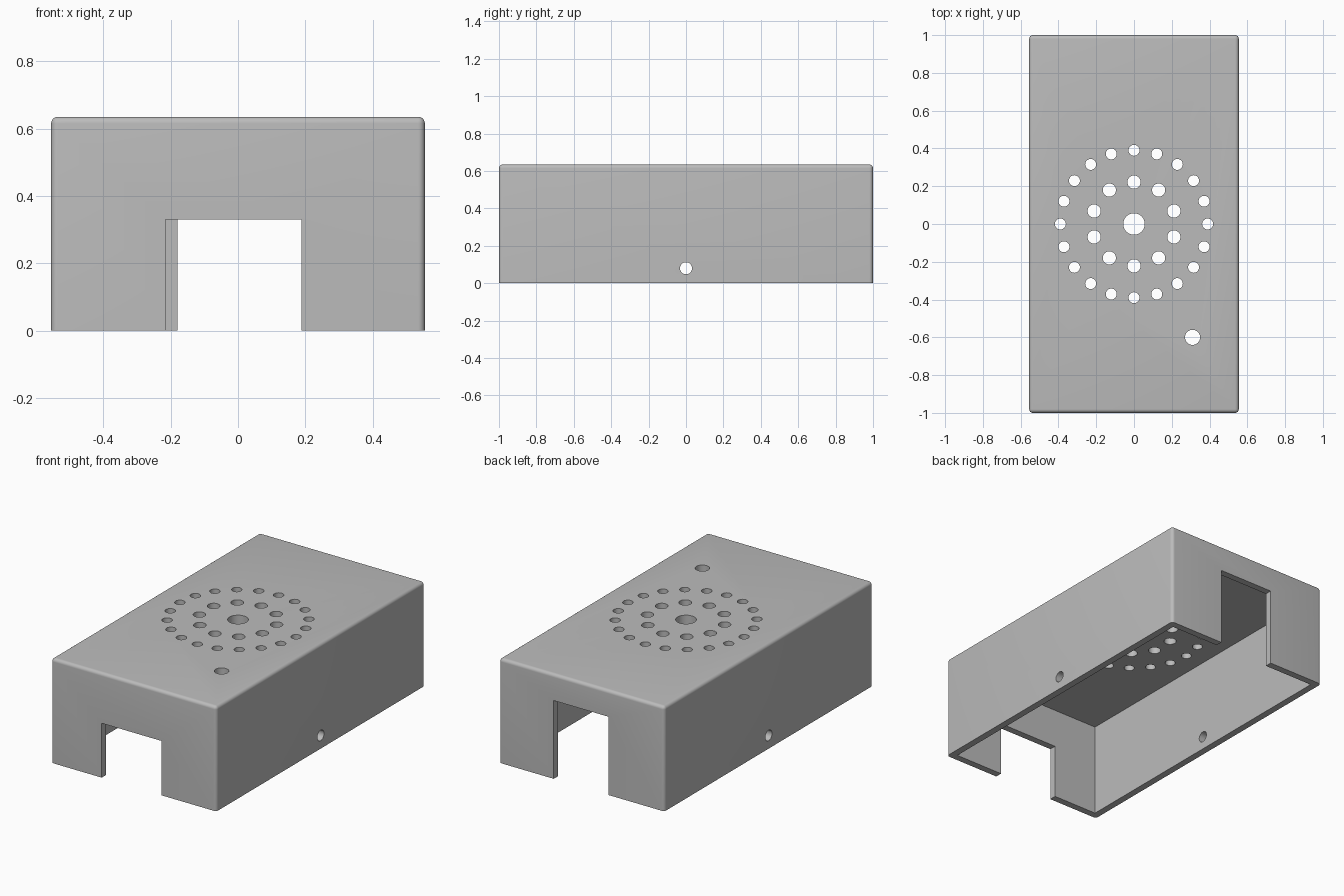
import bpy
import bmesh
from math import radians
from mathutils import Matrix, Vector

if "Cube" in bpy.data.objects:
    bpy.data.objects.remove(bpy.data.objects["Cube"], do_unlink=True)

HALF_X, HALF_Y, HEIGHT = 0.555, 1.0, 0.635
WALL, ROOF, ROUNDING = 0.042, 0.068, 0.02

grey = bpy.data.materials.new("plain grey")
grey.use_nodes = True
colour = (0.5, 0.5, 0.5, 1)
grey.diffuse_color = colour
grey.node_tree.nodes["Principled BSDF"].inputs["Base Color"].default_value = colour


def add_box(bm, low, high):
    low, high = Vector(low), Vector(high)
    matrix = Matrix.Translation((low + high) / 2) @ Matrix.Diagonal((*(high - low), 1))
    bmesh.ops.create_cube(bm, size=1, matrix=matrix)


def add_drill(bm, centre, radius, depth, turn=Matrix()):
    bmesh.ops.create_cone(bm, cap_ends=True, segments=32, radius1=radius, radius2=radius,
                          depth=depth, matrix=Matrix.Translation(centre) @ turn)


def make_object(name, bm):
    mesh = bpy.data.meshes.new(name)
    bm.to_mesh(mesh)
    bm.free()
    mesh.materials.append(grey)
    obj = bpy.data.objects.new(name, mesh)
    bpy.context.collection.objects.link(obj)
    return obj


def cut(target, bm):
    cutter = make_object("cutter", bm)
    cutter.hide_render = True
    modifier = target.modifiers.new("cut", 'BOOLEAN')
    modifier.operation = 'DIFFERENCE'
    modifier.solver = 'EXACT'
    modifier.object = cutter
    bpy.context.view_layer.objects.active = target
    bpy.ops.object.modifier_apply(modifier=modifier.name)
    bpy.data.objects.remove(cutter, do_unlink=True)


# Outer cover, rounded everywhere except along the open bottom
bm = bmesh.new()
add_box(bm, (-HALF_X, -HALF_Y, 0), (HALF_X, HALF_Y, HEIGHT))
edges = [e for e in bm.edges if max(v.co.z for v in e.verts) > 0.1]
bmesh.ops.bevel(bm, geom=edges, offset=ROUNDING, segments=6, profile=0.5, affect='EDGES')
cover = make_object("box_cover", bm)

# Hollow interior
bm = bmesh.new()
add_box(bm, (WALL - HALF_X, WALL - HALF_Y, -0.1),
        (HALF_X - WALL, HALF_Y - WALL, HEIGHT - ROOF))
cut(cover, bm)

# Front opening and taller back opening
bm = bmesh.new()
add_box(bm, (-0.215, -1.1, -0.1), (0.188, -0.9, 0.33))
add_box(bm, (-0.18, 0.9, -0.1), (0.188, 1.1, 0.475))
cut(cover, bm)

# Sound holes in rings, the single corner hole and the side screw holes
bm = bmesh.new()
add_drill(bm, (0, 0, HEIGHT), 0.057, 0.3)
for count, ring, radius in ((10, 0.222, 0.035), (20, 0.39, 0.029)):
    for i in range(count):
        spot = Matrix.Rotation(radians(360 * i / count), 4, 'Z') @ Vector((0, ring, HEIGHT))
        add_drill(bm, spot, radius, 0.3)
add_drill(bm, (0.31, -0.6, HEIGHT), 0.04, 0.3)
for side in (-1, 1):
    add_drill(bm, (side * HALF_X, 0, 0.08), 0.032, 0.3, Matrix.Rotation(radians(90), 4, 'Y'))
cut(cover, bm)

# Smooth the rounded edges and holes, keep corners crisp
bpy.ops.object.select_all(action='DESELECT')
cover.select_set(True)
bpy.context.view_layer.objects.active = cover
bpy.ops.object.shade_smooth_by_angle(angle=radians(30))
